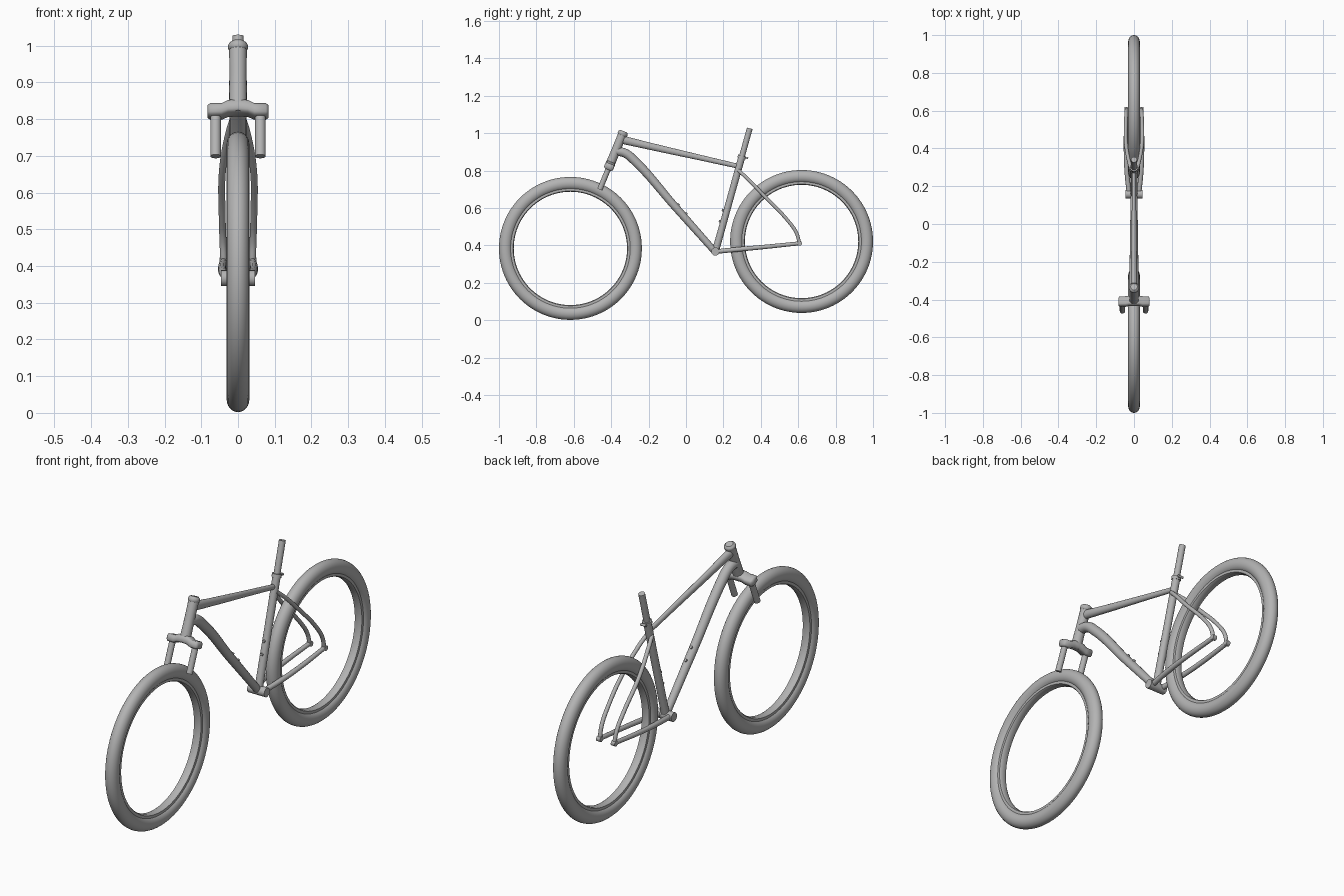
import bpy, bmesh, math
from mathutils import Vector

if "Cube" in bpy.data.objects:
    bpy.data.objects.remove(bpy.data.objects["Cube"])

grey = bpy.data.materials.new("plain_grey")
grey.diffuse_color = (0.45, 0.45, 0.45, 1)
grey.use_nodes = True
grey.node_tree.nodes["Principled BSDF"].inputs["Base Color"].default_value = grey.diffuse_color


def finish(ob, angle=40):
    ob.data.materials.clear()
    ob.data.materials.append(grey)
    bpy.ops.object.select_all(action='DESELECT')
    bpy.context.view_layer.objects.active = ob
    ob.select_set(True)
    bpy.ops.object.shade_smooth_by_angle(angle=math.radians(angle))
    return ob


def add_mesh(name, bm):
    bmesh.ops.recalc_face_normals(bm, faces=bm.faces)
    me = bpy.data.meshes.new(name)
    bm.to_mesh(me)
    bm.free()
    ob = bpy.data.objects.new(name, me)
    bpy.context.collection.objects.link(ob)
    return ob


def tube(name, pts, flat=1.0, auto=True):
    """Round tube through (x, y, z, radius) points; flat squeezes its width."""
    cu = bpy.data.curves.new(name + "_path", 'CURVE')
    cu.dimensions = '3D'
    cu.bevel_depth = 1.0
    cu.bevel_resolution = 6
    cu.use_fill_caps = True
    smooth = auto and len(pts) > 2
    cu.resolution_u = 10 if smooth else 1
    sp = cu.splines.new('BEZIER' if smooth else 'POLY')
    if smooth:
        sp.bezier_points.add(len(pts) - 1)
        for p, (x, y, z, r) in zip(sp.bezier_points, pts):
            p.co, p.radius = (x, y, z), r
            p.handle_left_type = p.handle_right_type = 'AUTO'
    else:
        sp.points.add(len(pts) - 1)
        for p, (x, y, z, r) in zip(sp.points, pts):
            p.co, p.radius = (x, y, z, 1), r
    tmp = bpy.data.objects.new(name + "_tmp", cu)
    bpy.context.collection.objects.link(tmp)
    dg = bpy.context.evaluated_depsgraph_get()
    me = bpy.data.meshes.new_from_object(tmp.evaluated_get(dg))
    bpy.data.objects.remove(tmp)
    for v in me.vertices:
        v.co.x *= flat
    ob = bpy.data.objects.new(name, me)
    bpy.context.collection.objects.link(ob)
    return finish(ob)


def lathe_x(name, profile, y, z, steps=96):
    """Closed (x, radius) profile turned about a sideways axle at y, z."""
    bm = bmesh.new()
    rings = []
    for i in range(steps):
        a = 2 * math.pi * i / steps
        rings.append([bm.verts.new((x, y + r * math.cos(a), z + r * math.sin(a)))
                      for x, r in profile])
    n = len(profile)
    for i in range(steps):
        a, b = rings[i], rings[(i + 1) % steps]
        for j in range(n):
            k = (j + 1) % n
            bm.faces.new((a[j], a[k], b[k], b[j]))
    return finish(add_mesh(name, bm))


# wheels: oval tyre plus a thin rim band inside
tyre = [(0.031 * math.cos(2 * math.pi * k / 24), 0.347 + 0.035 * math.sin(2 * math.pi * k / 24))
        for k in range(24)]
rim = [(-0.019, 0.323), (-0.019, 0.307), (-0.012, 0.303), (0.012, 0.303), (0.019, 0.307), (0.019, 0.323)]
for label, y, z in (("front", -0.618, 0.384), ("rear", 0.618, 0.421)):
    lathe_x(label + "_tyre", tyre, y, z)
    lathe_x(label + "_rim", rim, y, z)

# steering axis runs from the top of the head tube down the fork
top = Vector((0, -0.335, 1.005))
down = Vector((0, -0.38, -0.925)).normalized()
fwd = Vector((0, -0.925, 0.38)).normalized()


def on_axis(d, r, x=0.0):
    p = top + down * d
    return (x, p.y, p.z, r)


tube("head_tube", [on_axis(0.01, 0.024), on_axis(0.10, 0.0235), on_axis(0.185, 0.025)])
tube("headset_cap", [on_axis(-0.006, 0.018), on_axis(0.0, 0.025), on_axis(0.004, 0.027),
                     on_axis(0.014, 0.027), on_axis(0.018, 0.024)], auto=False)
tube("steerer", [on_axis(0.17, 0.021), on_axis(0.205, 0.021)])
for s, side in ((-1, "left"), (1, "right")):
    tube("fork_leg_" + side, [on_axis(0.19, 0.0145, s * 0.061), on_axis(0.331, 0.0145, s * 0.061)])

# fork crown: arched bar lofted across the bike
bm = bmesh.new()
loops = []
for x, lift, hw, hh in ((-0.083, 0, 0.018, 0.014), (-0.076, 0, 0.026, 0.017), (-0.045, 0, 0.026, 0.017),
                        (-0.027, -0.009, 0.025, 0.018), (0, -0.011, 0.026, 0.018), (0.027, -0.009, 0.025, 0.018),
                        (0.045, 0, 0.026, 0.017), (0.076, 0, 0.026, 0.017), (0.083, 0, 0.018, 0.014)):
    c = top + down * (0.199 + lift) + Vector((x, 0, 0))
    loops.append([bm.verts.new(c + fwd * a * hw + down * b * hh)
                  for a, b in ((-1, -.6), (-.7, -1), (.7, -1), (1, -.6), (1, .6), (.7, 1), (-.7, 1), (-1, .6))])
for a, b in zip(loops, loops[1:]):
    for j in range(8):
        bm.faces.new((a[j], a[(j + 1) % 8], b[(j + 1) % 8], b[j]))
bm.faces.new(loops[0])
bm.faces.new(loops[-1])
finish(add_mesh("fork_crown", bm), 50)

# main frame tubes
BB = Vector((0, 0.157, 0.367))
post_top = Vector((0, 0.341, 1.026))


def on_seat(t, r):
    p = BB.lerp(post_top, t)
    return (0, p.y, p.z, r)


tube("top_tube", [(0, -0.34, 0.965, 0.022), (0, -0.2, 0.932, 0.019), (0, 0.10, 0.864, 0.0145),
                  (0, 0.285, 0.822, 0.0125)], flat=0.8)
tube("down_tube", [(0, -0.375, 0.905, 0.024), (0, -0.325, 0.893, 0.024), (0, -0.275, 0.853, 0.024),
                   (0, -0.06, 0.609, 0.021), (0, 0.15, 0.372, 0.018)])
tube("seat_tube", [on_seat(0, 0.019), on_seat(0.4, 0.018), on_seat(0.765, 0.0185)])
tube("seat_post", [on_seat(0.7, 0.0155), on_seat(1, 0.0155)])
tube("seat_clamp", [on_seat(0.755, 0.0225), on_seat(0.778, 0.0225)])
tube("clamp_bolt", [(-0.014, 0.327, 0.868, 0.006), (0.014, 0.327, 0.868, 0.006)])
tube("bottom_bracket", [(-0.046, BB.y, BB.z, 0.022), (0.046, BB.y, BB.z, 0.022)])

# bottle bosses on the two lower tubes
for i, (y, z, dy, dz) in enumerate(((-0.056, 0.605, 0.75, 0.66), (-0.014, 0.558, 0.75, 0.66),
                                    (0.217, 0.583, -0.96, 0.27), (0.201, 0.524, -0.96, 0.27))):
    tube("bottle_boss_%d" % (i + 1), [(0, y + dy * 0.012, z + dz * 0.012, 0.0075),
                                      (0, y + dy * 0.026, z + dz * 0.026, 0.0065)])

# rear triangle, mirrored left and right
for s, side in ((-1, "left"), (1, "right")):
    tube("chain_stay_" + side, [(s * 0.026, 0.16, 0.367, 0.0125), (s * 0.038, 0.28, 0.379, 0.0125),
                                (s * 0.043, 0.42, 0.392, 0.0115), (s * 0.040, 0.605, 0.411, 0.0105)])
    tube("seat_stay_" + side, [(s * 0.012, 0.278, 0.803, 0.0095), (s * 0.024, 0.32, 0.765, 0.0095),
                               (s * 0.042, 0.42, 0.663, 0.0095), (s * 0.043, 0.545, 0.532, 0.0095),
                               (s * 0.041, 0.59, 0.468, 0.0095), (s * 0.039, 0.607, 0.411, 0.0095)])
    tube("dropout_" + side, [(s * 0.029, 0.608, 0.411, 0.0125), (s * 0.050, 0.608, 0.411, 0.0125)])
